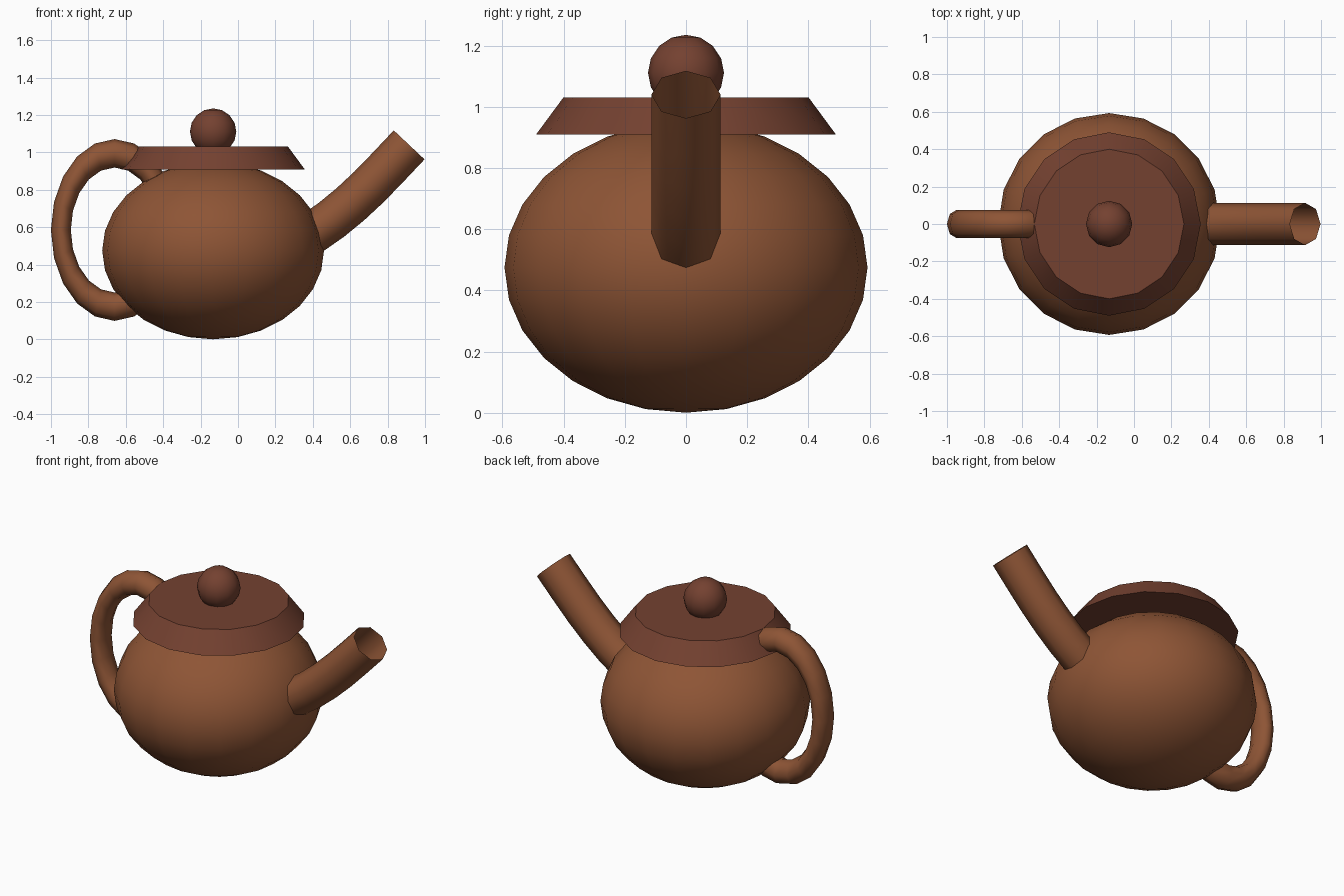
import bpy, bmesh, math
from mathutils import Vector

if "Cube" in bpy.data.objects:
    bpy.data.objects.remove(bpy.data.objects["Cube"])

CX = -0.133  # shared axis of body, lid and knob


def material(name, rgb):
    m = bpy.data.materials.new(name)
    m.diffuse_color = (*rgb, 1)
    m.use_nodes = True
    m.node_tree.nodes["Principled BSDF"].inputs["Base Color"].default_value = m.diffuse_color
    return m


clay = material("clay", (0.27, 0.09, 0.036))
dark_clay = material("dark_clay", (0.175, 0.053, 0.03))


def finish(name, mat, angle=None):
    ob = bpy.context.object
    ob.name = name
    ob.data.materials.append(mat)
    if angle is None:
        bpy.ops.object.shade_smooth()
    else:
        bpy.ops.object.shade_smooth_by_angle(angle=math.radians(angle))
    return ob


# Squashed round body
bpy.ops.mesh.primitive_uv_sphere_add(segments=20, ring_count=14, radius=0.593, location=(CX, 0, 0.475))
bpy.context.object.scale.z = 0.8
finish("body", clay)

# Tapered lid
bpy.ops.mesh.primitive_cone_add(vertices=16, radius1=0.49, radius2=0.40, depth=0.122, location=(CX, 0, 0.97))
finish("lid", dark_clay, 30)

# Round lid knob
bpy.ops.mesh.primitive_uv_sphere_add(segments=12, ring_count=8, radius=0.124, location=(CX, 0, 1.111))
finish("lid_knob", dark_clay)

# Oval ring handle, partly buried in the body
bpy.ops.mesh.primitive_torus_add(major_segments=20, minor_segments=8, major_radius=0.41, minor_radius=0.076,
                                 location=(-0.66, 0, 0.585), rotation=(math.pi / 2, 0, 0))
bpy.context.object.scale.x = 0.7
finish("handle", clay)

# Open, gently curving octagonal spout
path = [Vector((x, 0, z)) for x, z in
        [(0.27, 0.495), (0.40, 0.57), (0.50, 0.64), (0.60, 0.722), (0.70, 0.815), (0.80, 0.918), (0.915, 1.04)]]
bm = bmesh.new()
rings = []
for i, p in enumerate(path):
    t = (path[min(i + 1, len(path) - 1)] - path[max(i - 1, 0)]).normalized()
    n = Vector((-t.z, 0, t.x))
    rings.append([bm.verts.new(p + 0.113 * (n * math.cos(a) + Vector((0, 1, 0)) * math.sin(a)))
                  for a in (k * math.pi / 4 for k in range(8))])
for r0, r1 in zip(rings, rings[1:]):
    for k in range(8):
        j = (k + 1) % 8
        bm.faces.new((r0[k], r0[j], r1[j], r1[k]))
bmesh.ops.recalc_face_normals(bm, faces=bm.faces)
mesh = bpy.data.meshes.new("spout")
bm.to_mesh(mesh)
bm.free()
spout = bpy.data.objects.new("spout", mesh)
bpy.context.collection.objects.link(spout)
bpy.ops.object.select_all(action='DESELECT')
spout.select_set(True)
bpy.context.view_layer.objects.active = spout
finish("spout", clay)
